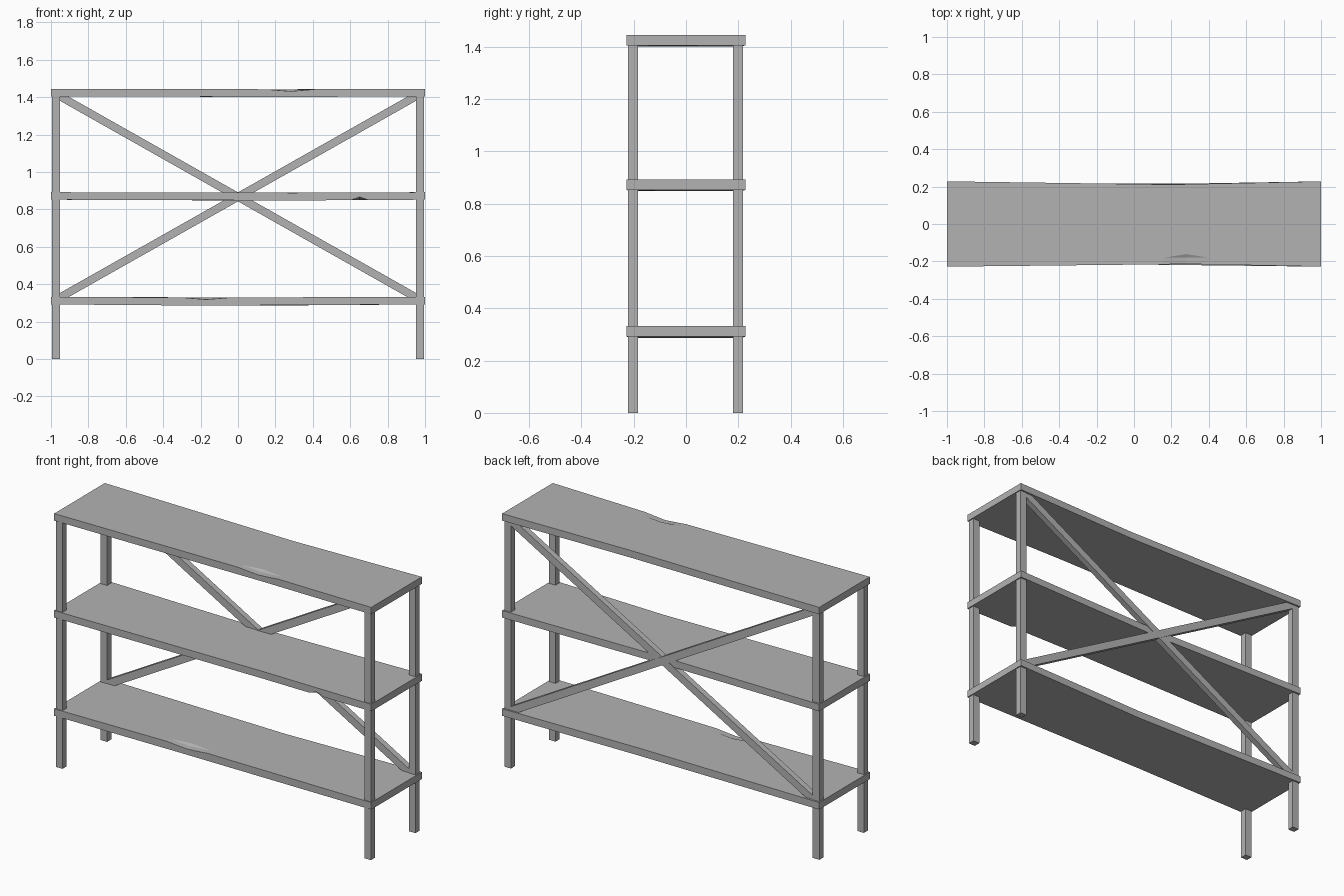
import bpy, bmesh, math
from mathutils import Vector

default = bpy.data.objects.get("Cube")
if default:
    bpy.data.objects.remove(default, do_unlink=True)

grey = bpy.data.materials.new("plain grey")
grey.use_nodes = True
grey.diffuse_color = (0.45, 0.45, 0.45, 1)
grey.node_tree.nodes["Principled BSDF"].inputs["Base Color"].default_value = (0.45, 0.45, 0.45, 1)


def finish(bm, name):
    bmesh.ops.recalc_face_normals(bm, faces=bm.faces)
    mesh = bpy.data.meshes.new(name)
    bm.to_mesh(mesh)
    bm.free()
    mesh.materials.append(grey)
    obj = bpy.data.objects.new(name, mesh)
    bpy.context.collection.objects.link(obj)
    return obj


def box(name, centre, size, tilt=0):
    bm = bmesh.new()
    bmesh.ops.create_cube(bm, size=1)
    bmesh.ops.scale(bm, vec=size, verts=bm.verts)
    obj = finish(bm, name)
    obj.location = centre
    obj.rotation_euler.y = tilt
    return obj


def hull(name, points, origin):
    bm = bmesh.new()
    for p in points:
        bm.verts.new(Vector(p) + Vector(origin))
    bmesh.ops.convex_hull(bm, input=bm.verts)
    return finish(bm, name)


# Board with worn long edges: the middle is a little narrower than the ends
def shelf(name, top, thick, front_x, back_x, sag):
    outline = [(-1, -0.228), (front_x, -0.214), (1, -0.228),
               (1, 0.228), (back_x, 0.211), (-1, 0.228)]
    bm = bmesh.new()
    upper = [bm.verts.new((x, y, top - (0.003 if abs(x) < 1 else 0))) for x, y in outline]
    lower = [bm.verts.new((x, y, top - thick - (sag if abs(x) < 1 else 0))) for x, y in outline]
    # Each cap is split across the middle
    for ring in (upper, lower):
        a, b, c, d, e, f = ring
        bm.faces.new((a, b, e, f))
        bm.faces.new((b, c, d, e))
    for i in range(6):
        j = (i + 1) % 6
        bm.faces.new((upper[i], upper[j], lower[j], lower[i]))
    return finish(bm, name)


# Cut a chip out of a board
def chip(board, cutter):
    cutter.hide_render = True
    mod = board.modifiers.new("chip", 'BOOLEAN')
    mod.operation = 'DIFFERENCE'
    mod.solver = 'EXACT'
    mod.object = cutter
    bpy.context.view_layer.objects.active = board
    bpy.ops.object.modifier_apply(modifier=mod.name)
    bpy.data.objects.remove(cutter, do_unlink=True)


TOP, MIDDLE, LOW, THICK = 1.445, 0.892, 0.332, 0.04
top_shelf = shelf("top_shelf", TOP, THICK, 0.3, 0.2, 0.004)
middle_shelf = shelf("middle_shelf", MIDDLE, THICK, 0.3, 0.0, 0.004)
bottom_shelf = shelf("bottom_shelf", LOW, THICK, -0.2, 0.15, 0.006)

# Shallow chips on upper front edges, and one under the middle board
upper_chip = [(-0.155, -0.18, 0.003), (0.155, -0.18, 0.003), (0, -0.155, 0.003),
              (0, -0.18, -0.009), (-0.155, -0.25, 0.003), (0.155, -0.25, 0.003),
              (0, -0.25, -0.012)]
under_chip = [(-0.09, -0.25, -0.004), (0.09, -0.25, -0.004),
              (0, -0.25, 0.028), (0, -0.18, -0.004)]
chip(top_shelf, hull("top_chip_cutter", upper_chip, (0.28, 0, TOP - 0.003)))
chip(bottom_shelf, hull("bottom_chip_cutter", upper_chip, (-0.17, 0, LOW - 0.003)))
chip(middle_shelf, hull("middle_chip_cutter", under_chip, (0.65, 0, MIDDLE - THICK)))

# Legs run up inside the boards
leg_height = TOP - 0.02
for side, sx in (("right", -1), ("left", 1)):
    for end, y in (("front", -0.203), ("back", 0.199)):
        box(f"{end}_{side}_leg", (sx * 0.973, y, leg_height / 2), (0.042, 0.038, leg_height))

# Crossed braces between the back legs
angle = math.atan(0.565)
for name, s in (("rising_brace", -1), ("falling_brace", 1)):
    box(name, (0, 0.199 + s * 0.001, 0.867), (1.93 / math.cos(angle), 0.034, 0.042), s * angle)
